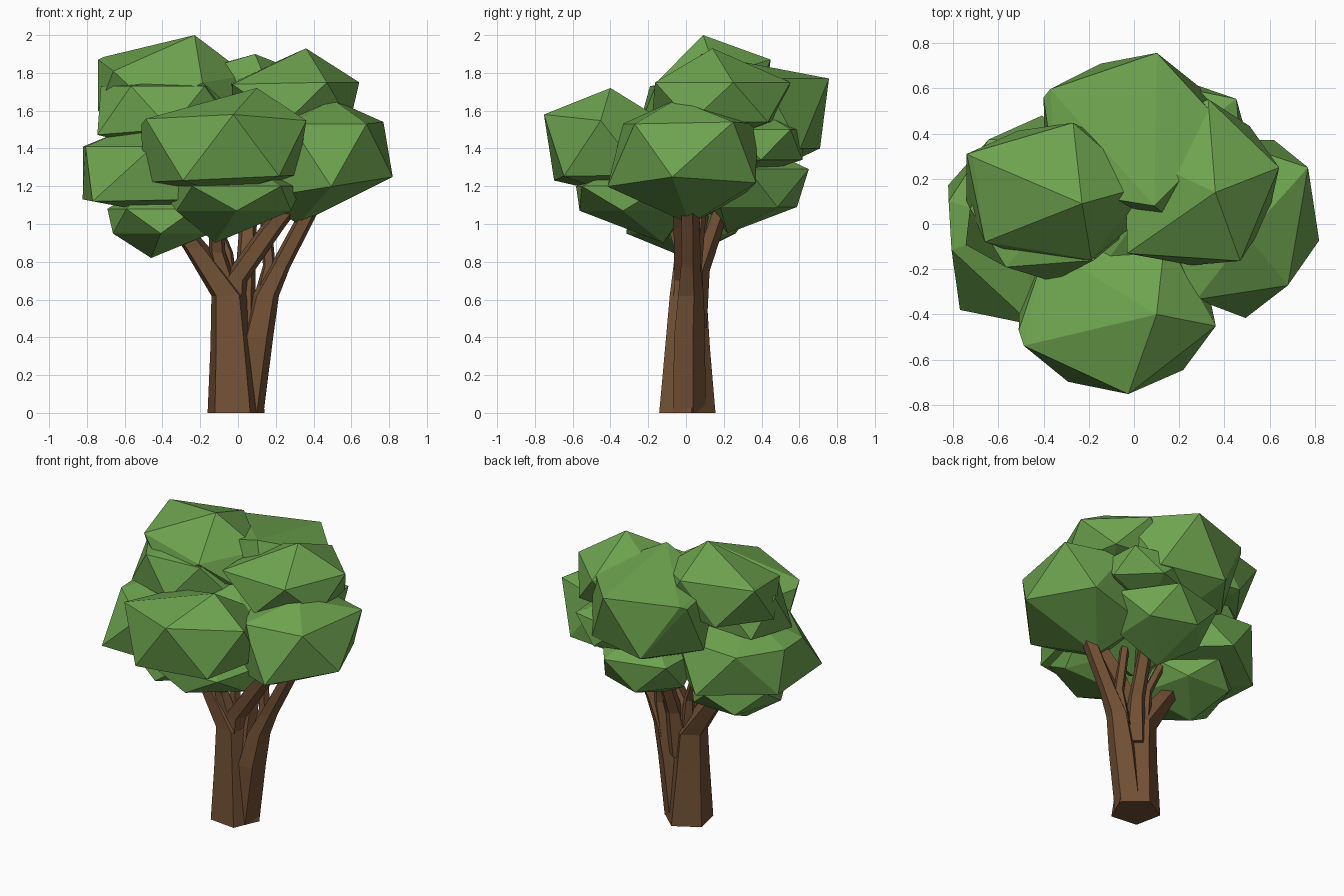
import bpy, bmesh, math


def material(name, rgb):
    m = bpy.data.materials.new(name)
    m.diffuse_color = (*rgb, 1)
    return m


LEAF = material("leaf green", (0.155, 0.37, 0.078))
BARK = material("bark brown", (0.165, 0.08, 0.035))


def finish(bm, name, mat):
    bmesh.ops.recalc_face_normals(bm, faces=bm.faces)
    mesh = bpy.data.meshes.new(name)
    bm.to_mesh(mesh)
    bm.free()
    mesh.materials.append(mat)
    bpy.context.collection.objects.link(bpy.data.objects.new(name, mesh))


def clump(name, apex, foot, centre, radii, heights, twist, scales=(1, 0.9),
          tilt=(0, 0), low_tilt=(0, 0), corners=()):
    """Faceted leaf clump: apex, two staggered five-sided rings, a foot and any extra corners."""
    bm = bmesh.new()
    for co in (apex, foot, *corners):
        bm.verts.new(co)
    for ring, (z, s, t) in enumerate(zip(heights, scales, (tilt, low_tilt))):
        for k in range(5):
            a = math.radians(twist + 72 * k + 36 * ring)
            c, d = math.cos(a), math.sin(a)
            bm.verts.new((centre[0] + radii[0] * s * c, centre[1] + radii[1] * s * d,
                          z + t[0] * c + t[1] * d))
    hull = bmesh.ops.convex_hull(bm, input=bm.verts)
    inside = [v for v in hull["geom_interior"] if isinstance(v, bmesh.types.BMVert)]
    bmesh.ops.delete(bm, geom=inside, context='VERTS')
    finish(bm, name, LEAF)


def limb(name, path, sides=5, spin=0.3):
    """Tapered limb through (x, y, z, radius) stations, with level rings."""
    bm = bmesh.new()
    rings = []
    for x, y, z, r in path:
        rings.append([bm.verts.new((x + r * math.cos(spin + math.tau * k / sides),
                                    y + r * math.sin(spin + math.tau * k / sides), z))
                      for k in range(sides)])
    for low, high in zip(rings, rings[1:]):
        for k in range(sides):
            j = (k + 1) % sides
            bm.faces.new((low[k], low[j], high[j], high[k]))
    bm.faces.new(rings[0][::-1])
    bm.faces.new(rings[-1])
    finish(bm, name, BARK)


# Crown: upper clumps
clump("front_clump", (0.10, -0.40, 1.72), (-0.05, -0.35, 1.15), (-0.08, -0.38), (0.45, 0.375),
      (1.54, 1.24), -83, (1, 0.97), (0, -0.04), (0.02, 0), [(-0.51, -0.47, 1.53)])
clump("left_top_clump", (-0.23, 0.09, 2.0), (-0.36, 0.1, 1.5), (-0.355, 0.135), (0.41, 0.32),
      (1.82, 1.60), 6, (1, 0.95), (-0.04, 0.06), (0, 0), [(-0.74, 0.31, 1.87), (0.04, 0.18, 1.77)])
clump("left_shelf_clump", (-0.40, 0.0, 1.76), (-0.40, 0.0, 1.38), (-0.40, 0.02), (0.37, 0.27),
      (1.73, 1.50), -120, (0.9, 1.02), (0, 0), (0.03, 0))
clump("back_clump", (0.09, 0.08, 1.90), (0.0, 0.33, 1.22), (-0.01, 0.39), (0.43, 0.38),
      (1.77, 1.40), 75, (1, 0.9), (0, 0), (0, 0), [(-0.40, 0.56, 1.75)])
clump("right_top_clump", (0.36, 0.14, 1.93), (0.3, 0.14, 1.42), (0.29, 0.17), (0.36, 0.385),
      (1.75, 1.54), 84, (1, 0.92), (0, 0), (0, 0), [(-0.03, -0.13, 1.74)])
clump("right_clump", (0.50, -0.05, 1.66), (0.32, 0.02, 1.0), (0.44, 0.0), (0.385, 0.42),
      (1.53, 1.19), 26, (0.9, 1), (0, 0), (0.06, 0), [(0.77, 0.25, 1.54)])
clump("left_clump", (-0.48, 0.0, 1.55), (-0.45, 0.0, 1.06), (-0.43, 0.0), (0.42, 0.48),
      (1.41, 1.13), 123, (0.93, 1), (0, 0), (0, 0), [(-0.77, -0.38, 1.12), (-0.82, 0.1, 1.41)])

# Crown: lower clumps and core
clump("front_under_clump", (0.0, -0.25, 1.35), (-0.12, -0.12, 0.90), (-0.03, -0.26), (0.40, 0.38),
      (1.20, 1.07), -50, (1, 0.8))
clump("back_under_clump", (0.05, 0.32, 1.45), (0.0, 0.22, 0.95), (0.05, 0.34), (0.35, 0.33),
      (1.29, 1.09), 70, (1, 0.78))
clump("left_under_clump", (-0.42, -0.01, 1.25), (-0.46, 0.0, 0.82), (-0.40, 0.0), (0.31, 0.36),
      (1.08, 0.95), 160, (1, 0.88))
clump("back_shelf_clump", (0.20, 0.36, 1.62), (0.16, 0.34, 1.25), (0.20, 0.38), (0.33, 0.27),
      (1.50, 1.34), 40)
clump("core_clump", (0.0, 0.0, 1.62), (0.0, 0.0, 0.97), (0.0, 0.0), (0.36, 0.33),
      (1.48, 1.13), 20)

# Trunk and branches
limb("trunk", [(-0.015, -0.003, 0, 0.16), (-0.03, 0.0, 0.35, 0.127), (-0.045, 0.005, 0.62, 0.105),
               (-0.22, 0.01, 0.87, 0.075), (-0.42, 0.0, 1.12, 0.055)], 5, -1.05)
limb("right_branch", [(0.045, 0.01, 0, 0.095), (0.10, 0.01, 0.40, 0.09), (0.145, 0.02, 0.62, 0.075),
                      (0.22, 0.02, 0.77, 0.058), (0.42, 0.02, 1.15, 0.05)])
limb("middle_branch", [(-0.04, 0.0, 0.48, 0.09), (-0.02, 0.0, 0.70, 0.075),
                       (0.18, -0.01, 0.98, 0.068), (0.32, -0.03, 1.15, 0.055)])
limb("back_branch", [(0.02, 0.03, 0.45, 0.08), (0.04, 0.07, 0.75, 0.055), (0.06, 0.20, 1.12, 0.045)])
limb("front_branch", [(-0.04, 0.0, 0.6, 0.07), (-0.11, -0.02, 0.85, 0.045), (-0.12, -0.10, 1.12, 0.04)])
limb("right_twig", [(0.12, 0.04, 0.56, 0.055), (0.165, 0.05, 0.78, 0.035), (0.14, 0.08, 1.1, 0.03)])
limb("left_twig", [(-0.04, 0.04, 0.62, 0.05), (-0.06, 0.05, 0.85, 0.035), (-0.16, 0.10, 1.1, 0.03)])
